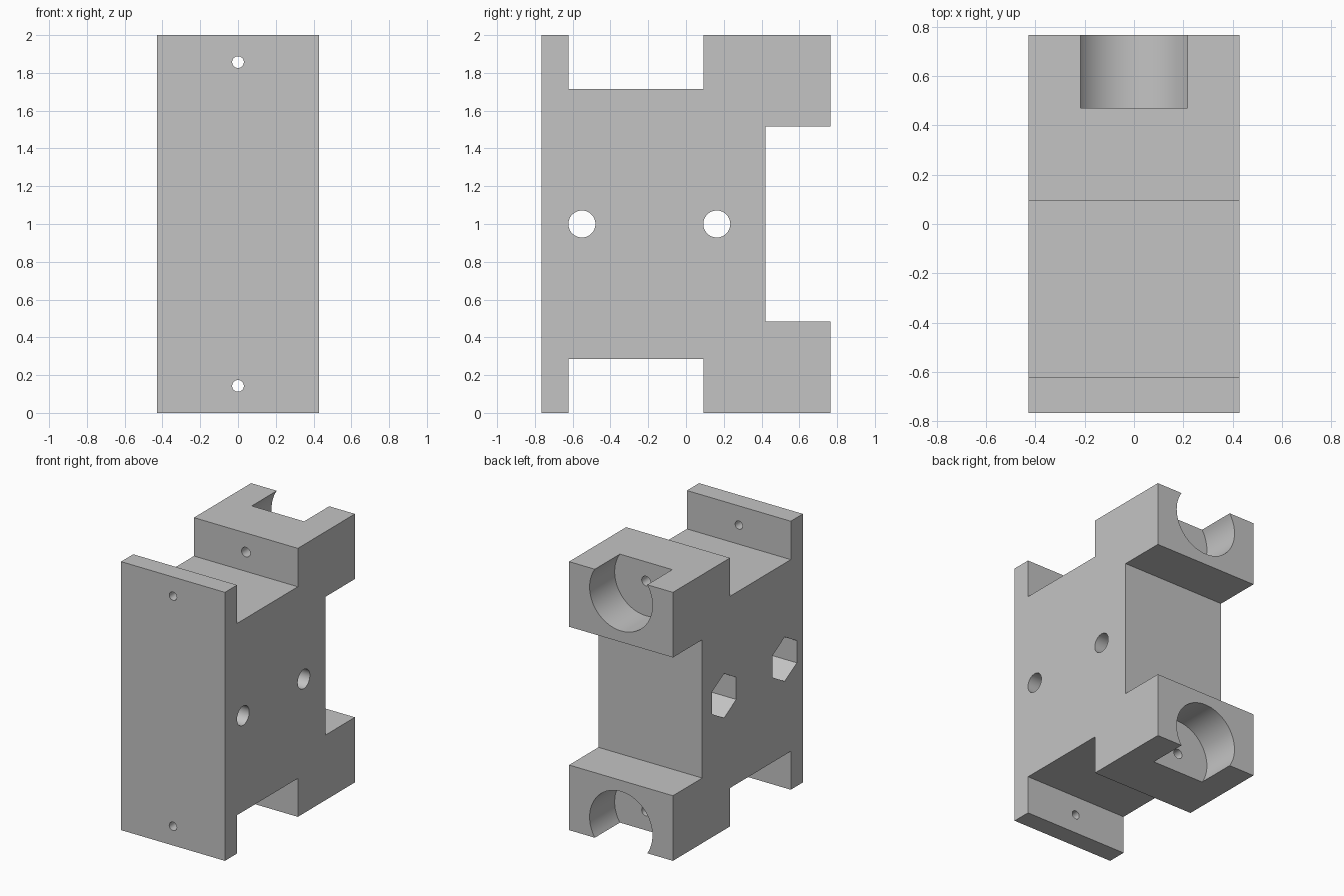
import bpy
import bmesh
from math import pi
from mathutils import Matrix

cube = bpy.data.objects.get("Cube")
if cube:
    bpy.data.objects.remove(cube, do_unlink=True)

HALF_X, HALF_Y, HEIGHT = 0.428, 0.765, 2.0
MID = HEIGHT / 2

grey = bpy.data.materials.new("plain grey")
grey.use_nodes = True
colour = (0.55, 0.55, 0.55, 1)
grey.diffuse_color = colour
grey.node_tree.nodes["Principled BSDF"].inputs["Base Color"].default_value = colour


def add_object(name, bm):
    bmesh.ops.recalc_face_normals(bm, faces=bm.faces)
    mesh = bpy.data.meshes.new(name)
    bm.to_mesh(mesh)
    bm.free()
    mesh.materials.append(grey)
    obj = bpy.data.objects.new(name, mesh)
    bpy.context.collection.objects.link(obj)
    return obj


def cut_bore(body, axis, start, end, a, z, radius, sides):
    """Cut a prism along x or y; a is the other horizontal coordinate."""
    bm = bmesh.new()
    bmesh.ops.create_cone(bm, cap_ends=True, segments=sides, radius1=radius,
                          radius2=radius, depth=end - start)
    middle = (start + end) / 2
    if axis == "X":
        # Rotating about y keeps a corner of the prism pointing along z
        turn = Matrix.Rotation(pi / 2, 4, "Y")
        if sides == 6:
            turn = turn @ Matrix.Rotation(pi / 2, 4, "Z") @ Matrix.Rotation(pi / 6 + pi / 3, 4, "Z")
        place = Matrix.Translation((middle, a, z)) @ turn
    else:
        place = Matrix.Translation((a, middle, z)) @ Matrix.Rotation(pi / 2, 4, "X")
    bm.transform(place)
    if axis == "X" and sides == 6:
        # Make sure the hexagon points up
        top = max(v.co.z for v in bm.verts) - z
        if top < radius * 0.95:
            bmesh.ops.rotate(bm, verts=bm.verts, cent=(middle, a, z),
                             matrix=Matrix.Rotation(pi / 6, 3, "X"))
    cutter = add_object("bore_cutter", bm)
    cutter.hide_render = True
    mod = body.modifiers.new("bore", "BOOLEAN")
    mod.operation = "DIFFERENCE"
    mod.solver = "EXACT"
    mod.object = cutter
    bpy.context.view_layer.objects.active = body
    bpy.ops.object.modifier_apply(modifier=mod.name)
    bpy.data.objects.remove(cutter, do_unlink=True)


# Body: upper half of the side profile, mirrored about mid height
upper = [(0.42, 1.515), (HALF_Y, 1.515), (HALF_Y, HEIGHT), (0.093, HEIGHT),
         (0.093, 1.714), (-0.622, 1.714), (-0.622, HEIGHT), (-HALF_Y, HEIGHT)]
profile = upper + [(y, HEIGHT - z) for y, z in reversed(upper)]
bm = bmesh.new()
side = bm.faces.new([bm.verts.new((-HALF_X, y, z)) for y, z in profile])
extruded = bmesh.ops.extrude_face_region(bm, geom=[side])
bmesh.ops.translate(bm, vec=(2 * HALF_X, 0, 0),
                    verts=[g for g in extruded["geom"] if isinstance(g, bmesh.types.BMVert)])
body = add_object("mounting_block", bm)

# Cross holes with hexagonal nut pockets on one side
for y in (-0.551, 0.163):
    cut_bore(body, "X", -0.6, 0.6, y, MID, 0.0715, 48)
    cut_bore(body, "X", -0.6, -HALF_X + 0.3, y, MID, 0.165, 6)

# Screw holes and open round pockets at both ends
for z in (0.143, HEIGHT - 0.143):
    cut_bore(body, "Y", -0.9, -0.5, 0, z, 0.031, 32)
    cut_bore(body, "Y", 0.0, 0.6, 0, z, 0.036, 32)
    cut_bore(body, "Y", 0.47, 0.9, 0, z, 0.259, 64)

bpy.ops.object.select_all(action="DESELECT")
body.select_set(True)
bpy.context.view_layer.objects.active = body
bpy.ops.object.shade_smooth_by_angle(angle=pi / 6)
